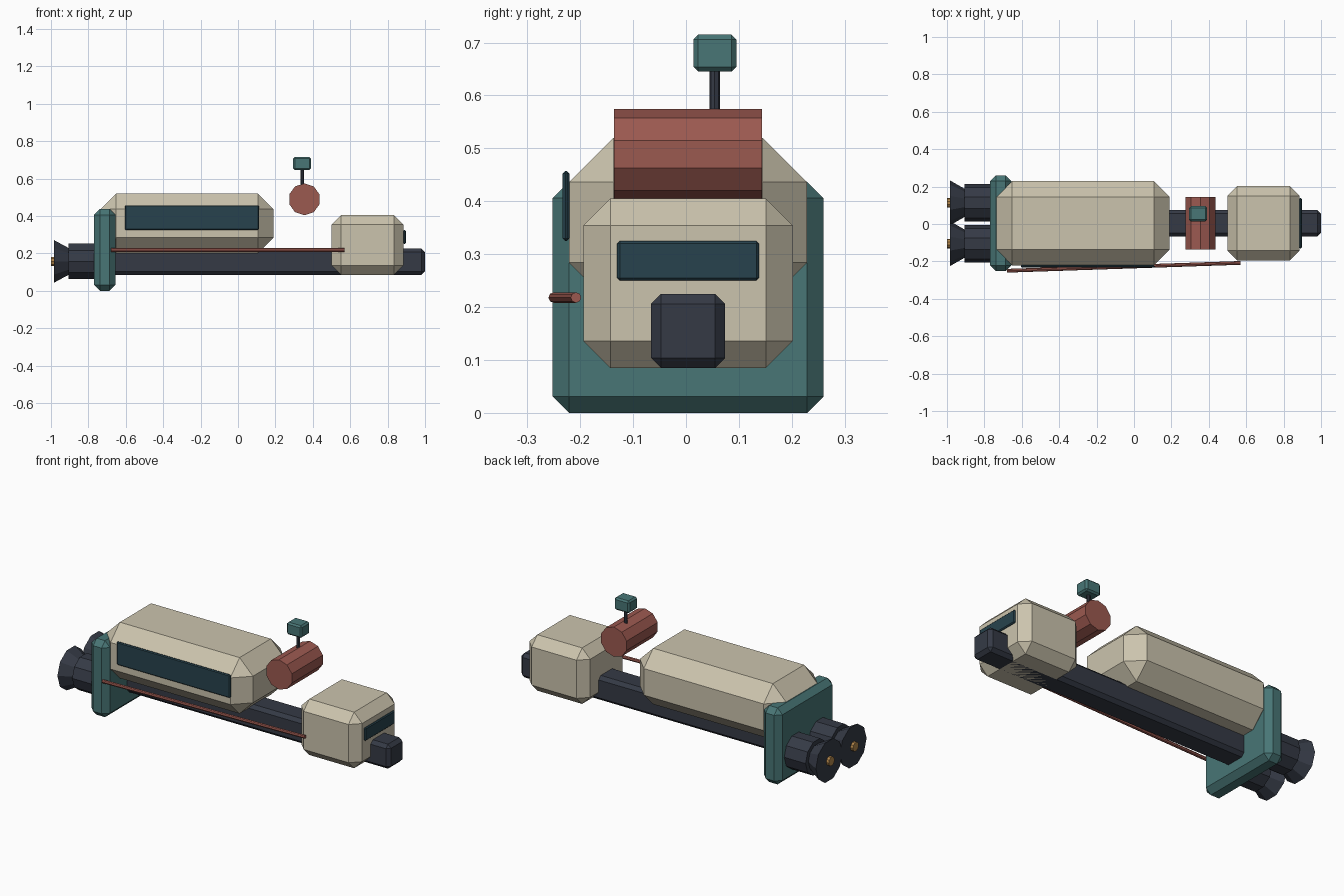
import bpy, bmesh, math
from mathutils import Vector

if "Cube" in bpy.data.objects:
    bpy.data.objects.remove(bpy.data.objects["Cube"])

CY = 0.004  # centreline of the hull in y


def material(name, rgb):
    m = bpy.data.materials.new(name)
    m.diffuse_color = (*rgb, 1)
    m.use_nodes = True
    m.node_tree.nodes["Principled BSDF"].inputs["Base Color"].default_value = m.diffuse_color
    return m


CREAM = material("cream_hull", (0.60, 0.55, 0.42))
TEAL = material("teal_plate", (0.065, 0.18, 0.18))
DARK = material("dark_metal", (0.035, 0.042, 0.060))
RED = material("red_tank", (0.33, 0.10, 0.08))
GLASS = material("window_glass", (0.020, 0.055, 0.075))
GOLD = material("engine_glow", (0.45, 0.24, 0.07))


def add_object(name, bm, mat):
    mesh = bpy.data.meshes.new(name)
    bm.to_mesh(mesh)
    bm.free()
    mesh.materials.append(mat)
    ob = bpy.data.objects.new(name, mesh)
    bpy.context.collection.objects.link(ob)
    return ob


def box(name, x, y, z, bevel, mat):
    """Chamfered box from (min, max) ranges."""
    bm = bmesh.new()
    bmesh.ops.create_cube(bm, size=1)
    for v in bm.verts:
        v.co = [(lo + hi) / 2 + c * (hi - lo) for c, (lo, hi) in zip(v.co, (x, y, z))]
    ob = add_object(name, bm, mat)
    mod = ob.modifiers.new("chamfer", 'BEVEL')
    mod.width, mod.segments, mod.limit_method = bevel, 1, 'NONE'
    return ob


def rod(name, start, end, r1, r2, sides, mat, rotation=None):
    """Faceted cylinder or cone between two points."""
    start, end = Vector(start), Vector(end)
    axis = end - start
    bm = bmesh.new()
    bmesh.ops.create_cone(bm, cap_ends=True, segments=sides, radius1=r1,
                          radius2=r2, depth=axis.length)
    ob = add_object(name, bm, mat)
    ob.location = (start + end) / 2
    ob.rotation_euler = rotation or axis.to_track_quat('Z', 'Y').to_euler()
    return ob


ALONG_X = (0, math.radians(90), 0)
ALONG_Y = (math.radians(90), 0, 0)

# Hull: spine, main module, cockpit and rear plate
box("spine", (-0.74, 1.0), (CY - 0.07, CY + 0.07), (0.085, 0.225), 0.019, DARK)
box("main_module", (-0.735, 0.19), (CY - 0.225, CY + 0.225), (0.20, 0.52), 0.084, CREAM)
box("cockpit", (0.50, 0.885), (CY - 0.198, CY + 0.198), (0.085, 0.405), 0.051, CREAM)
box("rear_plate", (-0.77, -0.655), (CY - 0.256, CY + 0.256), (0.0, 0.437), 0.031, TEAL)

# Windows
box("side_window", (-0.605, 0.112), (-0.233, -0.220), (0.325, 0.457), 0.005, GLASS)
box("cockpit_window", (0.884, 0.897), (CY - 0.134, CY + 0.134), (0.25, 0.325), 0.005, GLASS)

# Cross tank with sensor mast
rod("cross_tank", (0.355, CY + 0.14, 0.489), (0.355, CY - 0.14, 0.489),
    0.085, 0.085, 10, RED, ALONG_Y)
rod("sensor_mast", (0.343, 0.054, 0.52), (0.343, 0.054, 0.66), 0.010, 0.010, 8, DARK,
    (0, 0, 0))
box("sensor_head", (0.295, 0.390), (0.014, 0.095), (0.645, 0.715), 0.009, TEAL)

# Slanted pipe on the front side
rod("side_pipe", (-0.68, -0.250, 0.218), (0.57, -0.208, 0.218), 0.010, 0.010, 8, RED)

# Twin engines
for label, side in (("left", 1), ("right", -1)):
    y, z = CY + side * 0.109, 0.157
    rod(f"{label}_engine", (-0.905, y, z), (-0.74, y, z), 0.10, 0.10, 10, DARK, ALONG_X)
    rod(f"{label}_nozzle", (-0.984, y, z), (-0.90, y, z), 0.12, 0.072, 10, DARK, ALONG_X)
    rod(f"{label}_glow", (-1.0, y, z), (-0.97, y, z), 0.026, 0.026, 10, GOLD, ALONG_X)
